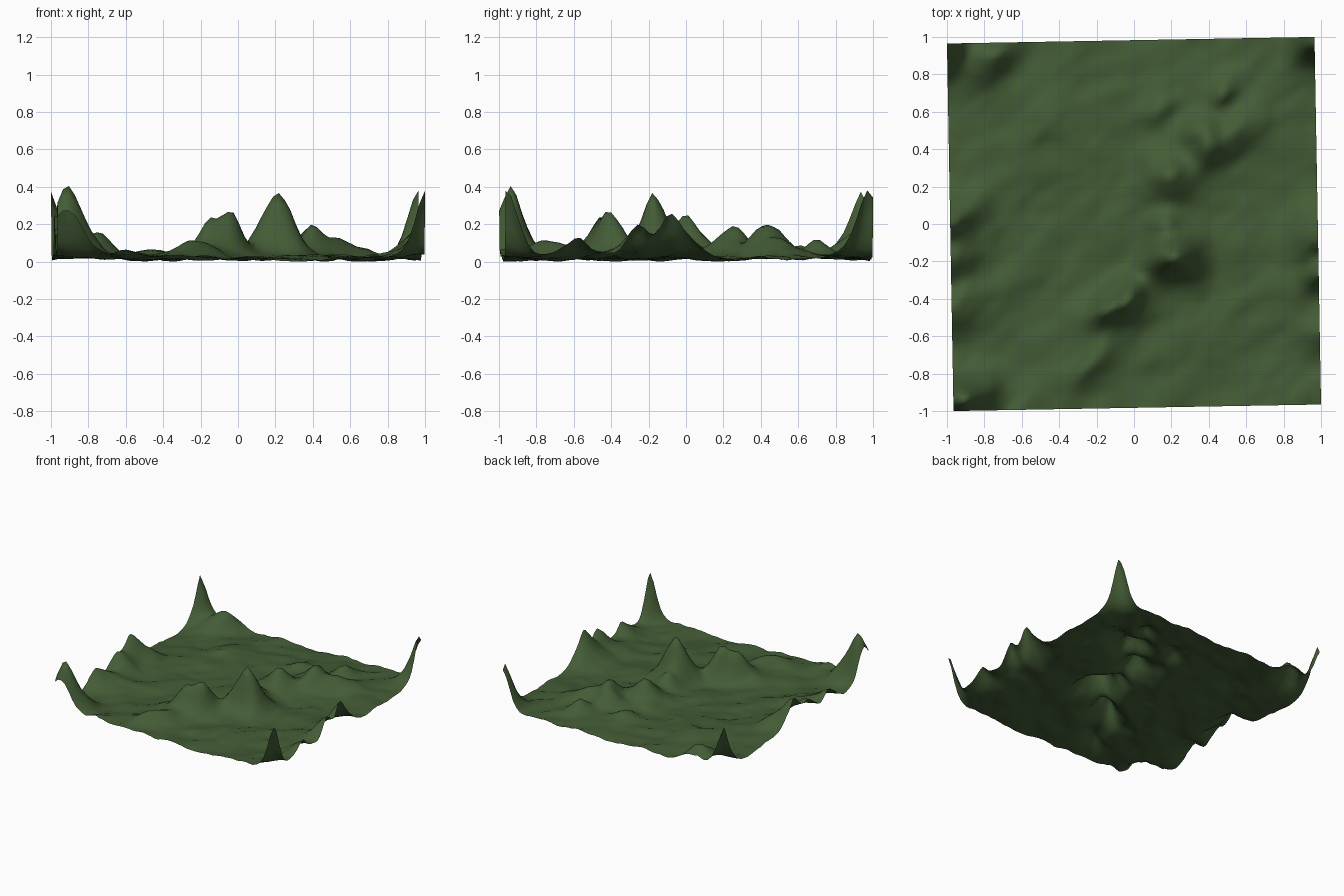
import bpy, bmesh, math
from mathutils import Vector, Matrix, noise

if "Cube" in bpy.data.objects:
    bpy.data.objects.remove(bpy.data.objects["Cube"])

SEGMENTS = 64
TURN = math.radians(1.02)                      # tile is turned slightly
HALF = 1 / (math.cos(TURN) + math.sin(TURN))

# Hills: x, y, height, spread along the NE-SW grain, spread across it
CENTRE_HILLS = [
    (.21, -.17, .34, .13, .11), (.18, -.01, .14, .10, .07),
    (-.04, -.41, .22, .11, .08), (-.15, -.47, .18, .11, .08),
    (-.25, -.74, .08, .18, .09),
    (.39, .43, .21, .13, .11), (.55, .53, .12, .13, .10),
    (.19, .25, .17, .13, .10), (.47, .70, .08, .10, .07),
    (.10, .62, .06, .10, .08), (-.45, .52, .05, .18, .08),
]
EDGE_HILLS = [
    (-.98, .01, .25, .15, .11), (-.97, -.19, .18, .15, .11),
    (-.97, -.46, .12, .17, .10), (.99, -.08, .24, .12, .10),
    (.99, -.24, .15, .14, .08), (1, -.56, .10, .12, .09),
    (-.58, -.97, .05, .13, .09),
]
CORNER_PEAKS = [
    (-.92, -.93, .375, .11, .11), (-.80, -.86, .10, .12, .10),
    (-.99, .92, .385, .085, .085), (-.77, .89, .11, .12, .09),
    (.98, .97, .37, .095, .085), (1, -.96, .38, .08, .08),
]
HILLS = CENTRE_HILLS + EDGE_HILLS + CORNER_PEAKS


def height(x, y):
    """Blend the hills over a rough, rolling floor."""
    wx = x + .035 * noise.noise(Vector((x * 5, y * 5, 3)))
    wy = y + .035 * noise.noise(Vector((x * 5, y * 5, 9)))
    total = 0
    for cx, cy, h, along, across in HILLS:
        a = (wx - cx + wy - cy) * .7071 / along
        b = (wx - cx - wy + cy) * .7071 / across
        total += (h * math.exp(-math.hypot(a, b) ** 1.6)) ** 2
    hill = math.sqrt(total)
    grain = Vector(((x + y) * 2.2, (x - y) * 4.0, 1.7))
    rough = noise.fractal(grain, .9, 2.1, 4)
    return max(0, hill * (1 + .12 * rough) + .021 + .024 * rough)


# Terrain sheet
bm = bmesh.new()
bmesh.ops.create_grid(bm, x_segments=SEGMENTS, y_segments=SEGMENTS, size=HALF,
                      matrix=Matrix.Rotation(TURN, 4, 'Z'))
for v in bm.verts:
    v.co.z = height(v.co.x, v.co.y)
low = min(v.co.z for v in bm.verts)
for v in bm.verts:
    v.co.z -= low
for f in bm.faces:
    f.smooth = True
mesh = bpy.data.meshes.new("terrain")
bm.to_mesh(mesh)
bm.free()

# Grass colour
grass = bpy.data.materials.new("grass green")
grass.diffuse_color = (.056, .106, .036, 1)
grass.use_nodes = True
grass.node_tree.nodes["Principled BSDF"].inputs["Base Color"].default_value = grass.diffuse_color
mesh.materials.append(grass)

terrain = bpy.data.objects.new("terrain", mesh)
bpy.context.collection.objects.link(terrain)
